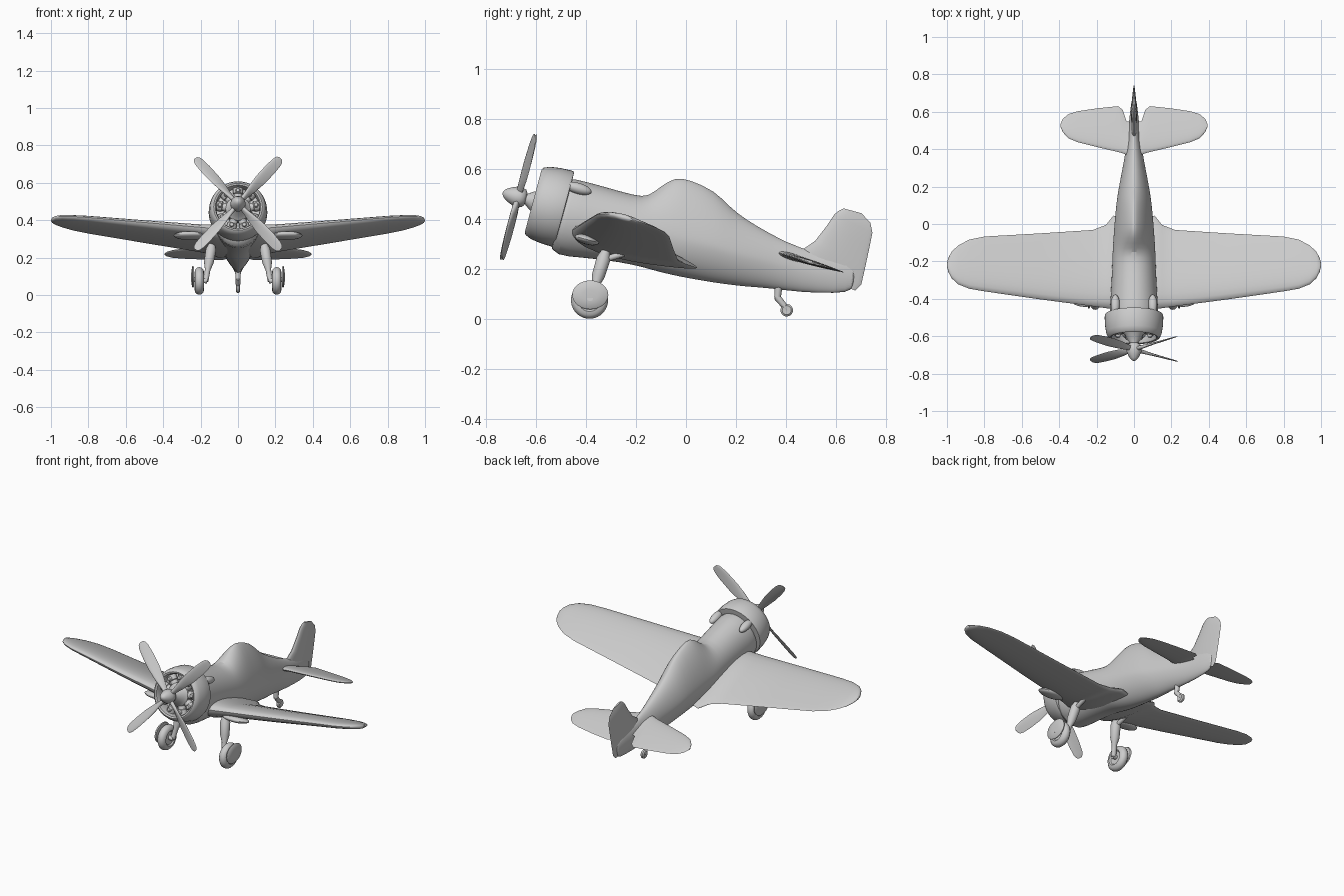
import bpy, bmesh, math
from mathutils import Matrix, Vector

if "Cube" in bpy.data.objects:
    bpy.data.objects.remove(bpy.data.objects["Cube"])

PI = math.pi


def loft(name, rings, mirror=False, caps=(True, True), mat=None, subsurf=0):
    """Skin a list of equal-length point rings into one object."""
    bm = bmesh.new()
    rows = [[bm.verts.new(mat @ Vector(p) if mat else Vector(p)) for p in r] for r in rings]
    n = len(rows[0])
    for a, b in zip(rows, rows[1:]):
        for i in range(n):
            j = (i + 1) % n
            bm.faces.new((a[i], a[j], b[j], b[i]))
    for use, row in zip(caps, (rows[0], rows[-1])):
        if use:
            bm.faces.new(row)
    bmesh.ops.recalc_face_normals(bm, faces=bm.faces)
    me = bpy.data.meshes.new(name)
    bm.to_mesh(me)
    bm.free()
    ob = bpy.data.objects.new(name, me)
    bpy.context.collection.objects.link(ob)
    if mirror:
        ob.modifiers.new("Mirror", 'MIRROR')
    if subsurf:
        m = ob.modifiers.new("Subsurf", 'SUBSURF')
        m.levels = m.render_levels = subsurf
    return ob


def revolve(name, profile, mat, mirror=False, n=32):
    """Spin (along, radius) pairs round the local z axis."""
    rings = [[(r * math.cos(2 * PI * i / n), r * math.sin(2 * PI * i / n), s) for i in range(n)]
             for s, r in profile]
    return loft(name, rings, mirror, mat=mat)


def rod(name, a, b, profile, mirror=False, n=16):
    """Tapered rod from a to b, profile is (fraction, radius)."""
    a, b = Vector(a), Vector(b)
    d = b - a
    mat = Matrix.Translation(a) @ d.to_track_quat('Z', 'Y').to_matrix().to_4x4()
    return revolve(name, [(f * d.length, r) for f, r in profile], mat, mirror, n)


def blob(name, loc, size, tilt=-15, mirror=False):
    """Ellipsoid with half-sizes, tilted about x."""
    mat = Matrix.Translation(loc) @ Matrix.Rotation(math.radians(tilt), 4, 'X') @ Matrix.Diagonal((*size, 1))
    prof = [(-math.cos(PI * k / 12), max(.01, math.sin(PI * k / 12))) for k in range(13)]
    return revolve(name, prof, mat, mirror, 24)


def foil(le, te, normal, th, n=24):
    """Aerofoil ring between leading and trailing edge."""
    le, te, nrm = Vector(le), Vector(te), Vector(normal).normalized()
    out = []
    for i in range(n):
        t = 2 * PI * i / n
        u = (1 - math.cos(t)) / 2
        out.append(le.lerp(te, u) + nrm * (th * .65 * math.sin(t) * (1 - .7 * u)))
    return out


def body_ring(yt, zt, yb, zb, hw, mid, et, eb, n=36):
    """Slanted fuselage section, separate roundness above and below."""
    out = []
    for i in range(n):
        t = 2 * PI * i / n
        s, c = math.sin(t), math.cos(t)
        e = et if c > 0 else eb
        x = math.copysign(abs(s) ** (2 / e), s) * hw
        h = abs(c) ** (2 / e)
        f = mid + (1 - mid) * h if c > 0 else mid * (1 - h)
        out.append((x, yb + (yt - yb) * f, zb + (zt - zb) * f))
    return out


# Fuselage: top y,z / bottom y,z / half width / widest height / roundness
loft("fuselage", [body_ring(*s) for s in (
    (-.49, .565, -.555, .30, .130, .5, 2, 2),
    (-.45, .562, -.52, .252, .132, .5, 2, 2),
    (-.345, .535, -.42, .247, .124, .5, 2, 2),
    (-.20, .492, -.26, .228, .117, .5, 2, 2),
    (-.150, .490, -.17, .207, .115, .48, 1.9, 2),
    (-.105, .528, -.12, .192, .113, .42, 1.6, 2),
    (-.045, .568, -.05, .175, .108, .38, 1.5, 1.9),
    (.01, .560, .01, .163, .104, .38, 1.5, 1.8),
    (.115, .515, .12, .144, .094, .40, 1.5, 1.7),
    (.175, .448, .18, .137, .084, .43, 1.6, 1.7),
    (.235, .401, .235, .130, .074, .46, 1.7, 1.7),
    (.335, .341, .335, .124, .054, .5, 1.8, 1.7),
    (.456, .280, .456, .107, .034, .5, 1.8, 1.8),
    (.60, .25, .60, .103, .022, .5, 2, 2),
    (.69, .21, .672, .112, .010, .5, 2, 2))], subsurf=1)

# Wing: x, leading y,z, trailing y,z, thickness
wing = ((0, -.45, .345, 0, .205, .08), (.11, -.455, .355, .045, .205, .12),
        (.15, -.45, .358, -.005, .222, .095), (.22, -.44, .364, -.032, .234, .08),
        (.50, -.403, .388, -.05, .28, .065), (.80, -.36, .415, -.067, .33, .048),
        (.88, -.346, .420, -.083, .346, .042), (.94, -.322, .421, -.115, .363, .036),
        (.975, -.29, .417, -.148, .376, .03), (.993, -.256, .408, -.182, .387, .022),
        (1, -.225, .4, -.21, .396, .008))
loft("wing", [foil((x, a, b), (x, c, d), (0, .28, .96), th) for x, a, b, c, d, th in wing],
     True, (False, True))

# Tailplane: x, leading y, trailing y, thickness
tail = ((.0, .36, .54, .03), (.04, .37, .55, .028), (.06, .378, .61, .026), (.085, .385, .63, .025),
        (.20, .412, .618, .022), (.30, .437, .603, .02), (.35, .458, .588, .017),
        (.38, .49, .563, .012), (.393, .52, .535, .006))
tz = lambda y: .265 - .3 * (y - .37)
loft("tailplane", [foil((x, a, tz(a)), (x, b, tz(b)), (0, .29, .96), th) for x, a, b, th in tail],
     True, (False, True))

# Fin and rudder: leading y,z, trailing y,z, thickness
fin = ((.44, .20, .675, .115, .03), (.46, .275, .70, .14, .036), (.515, .312, .716, .21, .034),
       (.56, .37, .733, .29, .03), (.592, .418, .744, .345, .025), (.61, .433, .736, .385, .02),
       (.63, .442, .70, .423, .01))
loft("fin", [foil((0, a, b), (0, c, d), (1, 0, 0), th) for a, b, c, d, th in fin])

# Nose frame: local z runs back along the thrust line
NOSE = Matrix.Translation((0, -.61, .472)) @ Matrix.Rotation(math.radians(-105), 4, 'X')

# Cowling with open front
revolve("cowling", [(.075, .02), (.075, .118), (.02, .116), (.004, .121), (0, .13), (.006, .139),
                    (.03, .149), (.07, .155), (.118, .157), (.128, .154), (.13, .12)], NOSE, n=48)

# Engine: crankcase, cylinders and heads
revolve("crankcase", [(.08, .07), (.035, .066), (.02, .05), (-.01, .035), (-.03, .02), (-.05, .018)], NOSE)
for k in range(9):
    a = 2 * PI * k / 9
    d = Vector((math.sin(a), -math.cos(a), 0))
    rod("engine_cylinder", NOSE @ (d * .05 + Vector((0, 0, .055))), NOSE @ (d * .117 + Vector((0, 0, .055))),
        [(0, .022), (.5, .022), (.55, .027), (1, .027)])
    rod("cylinder_cap", NOSE @ (d * .098 + Vector((0, 0, .05))), NOSE @ (d * .098 + Vector((0, 0, .018))),
        [(0, .013), (.8, .013), (1, .009)], n=12)

# Spinner and propeller
revolve("spinner", [(-.126, .003), (-.122, .012), (-.112, .021), (-.095, .031), (-.075, .039),
                    (-.055, .041), (-.038, .036), (-.03, .024)], NOSE)
blade = ((.02, .026, 45, .026), (.06, .034, 40, .022), (.11, .05, 33, .015), (.18, .064, 27, .011),
         (.26, .064, 23, .009), (.31, .056, 21, .007), (.33, .044, 20, .006), (.34, .022, 20, .004))
for deg in (42, 138, 222, 318):
    a = math.radians(deg)
    out, tan = Vector((math.sin(a), -math.cos(a), 0)), Vector((math.cos(a), math.sin(a), 0))
    rings = []
    for r, chord, pitch, th in blade:
        p = math.radians(pitch)
        c = tan * math.cos(p) + Vector((0, 0, math.sin(p)))
        mid = out * r + Vector((0, 0, -.06))
        rings.append(foil(mid - c * chord / 2, mid + c * chord / 2, out.cross(c), th, 16))
    loft("propeller_blade", rings, mat=NOSE)

# Scoops behind the cowling and inlets under the wing
blob("nose_scoop", (.1, -.43, .522), (.024, .055, .022), -16, True)
blob("wing_inlet", (.26, -.395, .318), (.085, .05, .02), -15, True)

# Main gear: leg, axle, wheel and wheel cover
rod("gear_leg", (.132, -.305, .32), (.172, -.38, .075),
    [(0, .018), (.2, .018), (.32, .028), (.6, .026), (.75, .015), (1, .014)], True)
rod("gear_brace", (.15, -.22, .27), (.145, -.335, .235), [(0, .012), (1, .012)], True)
rod("wheel_axle", (.165, -.383, .075), (.25, -.383, .085), [(0, .013), (1, .013)], True)
revolve("main_wheel", [(-.016, .015), (-.018, .038), (-.025, .045), (-.023, .06), (-.012, .071), (0, .074),
                       (.012, .071), (.023, .06), (.025, .045), (.018, .038), (.016, .015)],
        Matrix.Translation((.207, -.385, .076)) @ Matrix.Rotation(PI / 2, 4, 'Y'), True, 40)
revolve("wheel_cover", [(-.006, .068), (0, .072), (.004, .066), (.008, .03), (.008, .005)],
        Matrix.Translation((.242, -.382, .097)) @ Matrix.Rotation(PI / 2, 4, 'Y')
        @ Matrix.Diagonal((.8, 1, 1, 1)), True)

# Tail wheel
rod("tail_leg", (0, .37, .135), (0, .365, .085), [(0, .016), (1, .013)])
rod("tail_fork", (0, .362, .09), (0, .405, .038), [(0, .014), (1, .011)])
revolve("tail_wheel", [(-.010, .008), (-.011, .018), (-.005, .025), (.005, .025), (.011, .018), (.010, .008)],
        Matrix.Translation((0, .402, .036)) @ Matrix.Rotation(PI / 2, 4, 'Y'))

# Smooth shading with crisp edges
for ob in bpy.context.collection.objects:
    ob.select_set(True)
    bpy.context.view_layer.objects.active = ob
bpy.ops.object.shade_smooth_by_angle(angle=math.radians(40))
